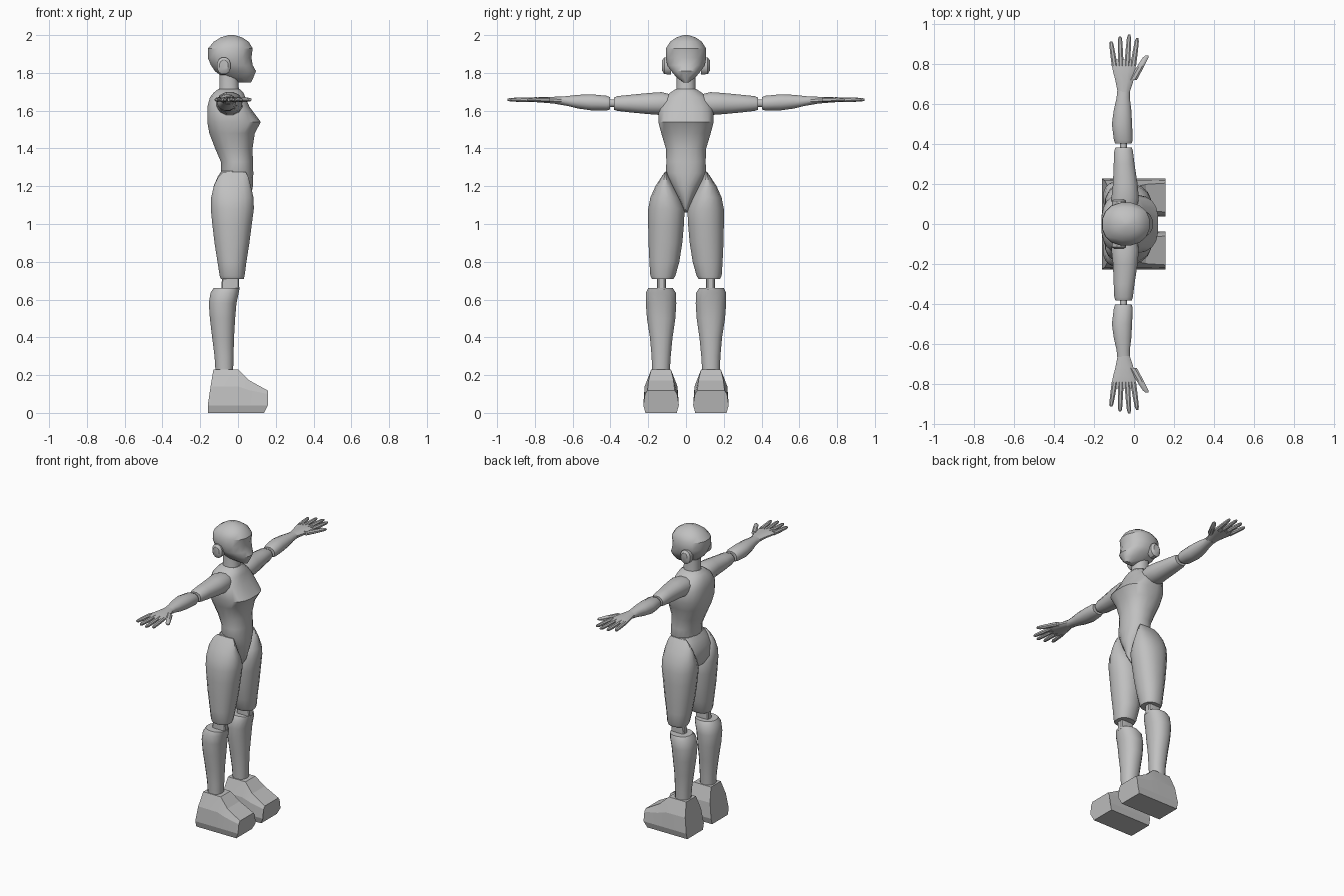
import bpy, bmesh, math

grey = bpy.data.materials.new("light_grey")
grey.diffuse_color = (0.53, 0.53, 0.53, 1)


def skin(name, rings, angle=35):
    """Join rings of points into a capped, smooth-shaded body."""
    bm = bmesh.new()
    loops = [[bm.verts.new(p) for p in ring] for ring in rings]
    n = len(loops[0])
    for a, b in zip(loops, loops[1:]):
        for i in range(n):
            bm.faces.new((a[i], a[(i + 1) % n], b[(i + 1) % n], b[i]))
    bm.faces.new(loops[0])
    bm.faces.new(loops[-1])
    bmesh.ops.recalc_face_normals(bm, faces=bm.faces)
    me = bpy.data.meshes.new(name)
    bm.to_mesh(me)
    bm.free()
    me.materials.append(grey)
    ob = bpy.data.objects.new(name, me)
    bpy.context.collection.objects.link(ob)
    bpy.ops.object.select_all(action='DESELECT')
    ob.select_set(True)
    bpy.context.view_layer.objects.active = ob
    bpy.ops.object.shade_smooth_by_angle(angle=math.radians(angle))


def oval(a0, a1, b0, b1, n, p):
    """Superellipse filling a box; p = 2 is round, higher is squarer."""
    for i in range(n):
        t = 2 * math.pi * (i + 0.5) / n
        c, s = math.cos(t), math.sin(t)
        k = math.cos(math.pi / n) if n < 9 else 1
        yield ((a0 + a1) / 2 + (a1 - a0) / 2 * math.copysign(abs(c / k) ** (2 / p), c),
               (b0 + b1) / 2 + (b1 - b0) / 2 * math.copysign(abs(s / k) ** (2 / p), s))


def upright(name, sections, n=16, side=1):
    """Sections: z, x0, x1, y0, y1, squareness."""
    skin(name, [[(x, side * y, s[0]) for x, y in oval(*s[1:5], n, s[5] if len(s) > 5 else 2.2)]
                for s in sections])


def sideways(name, sections, n=12, side=1):
    """Sections: y, x0, x1, z0, z1."""
    skin(name, [[(x, side * s[0], z) for x, z in oval(*s[1:5], n, 2.2)] for s in sections])


# Head and neck
upright("head", [
    (1.75, 0.0, 0.07, -.015, .015), (1.775, -.08, .083, -.05, .05),
    (1.81, -.125, .097, -.08, .08), (1.84, -.145, .08, -.102, .102),
    (1.88, -.162, .073, -.108, .108), (1.93, -.16, .08, -.108, .108),
    (1.965, -.13, .058, -.085, .085), (1.988, -.092, .022, -.052, .052),
    (2.0, -.05, -.02, -.012, .012)])
upright("neck", [(1.64, -.105, .02, -.06, .06), (1.72, -.1, .005, -.051, .051),
                 (1.79, -.1, 0.0, -.05, .05)])

# Torso with a wedge chest, tapering to a V between the thighs
upright("torso", [
    (1.06, -.06, .03, -.006, .006), (1.1, -.08, .058, -.022, .022),
    (1.2, -.09, .08, -.075, .075), (1.27, -.09, .082, -.108, .108),
    (1.33, -.092, .08, -.105, .105), (1.4, -.122, .078, -.108, .108),
    (1.48, -.153, .09, -.132, .132, 2.4), (1.54, -.164, .122, -.148, .148, 2.8),
    (1.62, -.163, .062, -.148, .148, 2.6), (1.67, -.15, .04, -.118, .118, 2.4),
    (1.695, -.13, .03, -.085, .085), (1.715, -.105, .01, -.055, .055)], n=20)

# Seat joining the thighs at the back
upright("hips", [
    (1.08, -.115, -.03, -.08, .08), (1.12, -.135, -.03, -.13, .13),
    (1.2, -.13, -.01, -.15, .15), (1.25, -.108, .0, -.125, .125),
    (1.28, -.088, .01, -.108, .108)], n=20)

for side, tag in ((1, "left"), (-1, "right")):
    # Ear
    sideways(tag + "_ear", [(.08, -.11, -.04, 1.79, 1.885), (.115, -.112, -.038, 1.792, 1.883),
                            (.126, -.098, -.052, 1.81, 1.868)], side=side)

    # Leg
    upright(tag + "_thigh", [
        (.71, -.092, .032, .065, .182), (.725, -.098, .036, .055, .19),
        (.8, -.11, .046, .034, .195), (.9, -.126, .062, .018, .2),
        (1.0, -.138, .075, .009, .202), (1.08, -.146, .086, .006, .202),
        (1.14, -.144, .084, .03, .19), (1.2, -.13, .07, .062, .163),
        (1.25, -.105, .055, .09, .13), (1.275, -.08, .042, .1, .112)], side=side)
    upright(tag + "_knee", [(.65, -.09, .008, .105, .154, 5), (.72, -.085, .005, .105, .154, 5)],
            n=12, side=side)
    upright(tag + "_shin", [
        (.22, -.12, -.025, .085, .18), (.3, -.125, -.023, .08, .183),
        (.4, -.138, -.02, .07, .192), (.5, -.15, -.014, .055, .208),
        (.58, -.156, -.007, .05, .214), (.635, -.147, .005, .052, .214),
        (.662, -.13, .01, .07, .2)], side=side)

    # Boot: heel, ankle, instep and toe cross-sections
    rings = []
    for xb, xm, xt, zm, wm, zt, wt in ((-.16, -.16, -.13, .14, .084, .23, .052),
                                       (.0, .0, .0, .14, .087, .23, .052),
                                       (.06, .06, .06, .12, .087, .172, .066),
                                       (.138, .158, .158, .1, .085, .118, .072)):
        half = [(xb, .083, 0), (xm, .094, .04), ((xm + xt) / 2, wm, zm), (xt, wt, zt)]
        rings.append([(x, side * (.132 + w), z) for x, w, z in half] +
                     [(x, side * (.132 - w), z) for x, w, z in reversed(half)])
    skin(tag + "_boot", rings, 15)

    # Arm
    sideways(tag + "_upper_arm", [
        (.09, -.112, .02, 1.585, 1.69), (.13, -.115, .026, 1.575, 1.7),
        (.2, -.107, .02, 1.58, 1.695), (.3, -.103, .004, 1.59, 1.685),
        (.365, -.1, -.004, 1.598, 1.678), (.382, -.094, -.01, 1.604, 1.67)], side=side)
    sideways(tag + "_elbow", [(.37, -.07, -.035, 1.62, 1.66), (.415, -.07, -.035, 1.62, 1.66)], side=side)
    sideways(tag + "_forearm", [
        (.403, -.096, -.01, 1.605, 1.672), (.42, -.102, -.005, 1.6, 1.68),
        (.5, -.112, -.008, 1.6, 1.688), (.57, -.102, -.012, 1.61, 1.685),
        (.63, -.088, -.02, 1.625, 1.678), (.68, -.083, -.02, 1.633, 1.673)], side=side)

    # Hand
    sideways(tag + "_palm", [
        (.66, -.083, -.02, 1.632, 1.675), (.71, -.093, -.003, 1.638, 1.674),
        (.76, -.106, .008, 1.642, 1.673), (.8, -.114, .012, 1.645, 1.67),
        (.822, -.108, .008, 1.649, 1.667)], side=side)
    # Fingers and thumb: base x, base y, tip x, tip y
    for i, (x0, y0, x1, y1) in enumerate(((-.097, .79, -.115, .912), (-.066, .79, -.07, .937),
                                          (-.034, .79, -.024, .946), (-.004, .79, .016, .928),
                                          (-.005, .72, .064, .842))):
        r = .018 if i == 4 else .013
        steps = []
        for f, k in ((0, 1.1), (.5, 1), (.9, .8), (1, .4)):
            x, y = x0 + (x1 - x0) * f, y0 + (y1 - y0) * f
            steps.append((y, x - r * k, x + r * k, 1.658 - .012 * k, 1.658 + .012 * k))
        sideways(tag + ("_thumb" if i == 4 else "_finger_%d" % (i + 1)), steps, 8, side)
